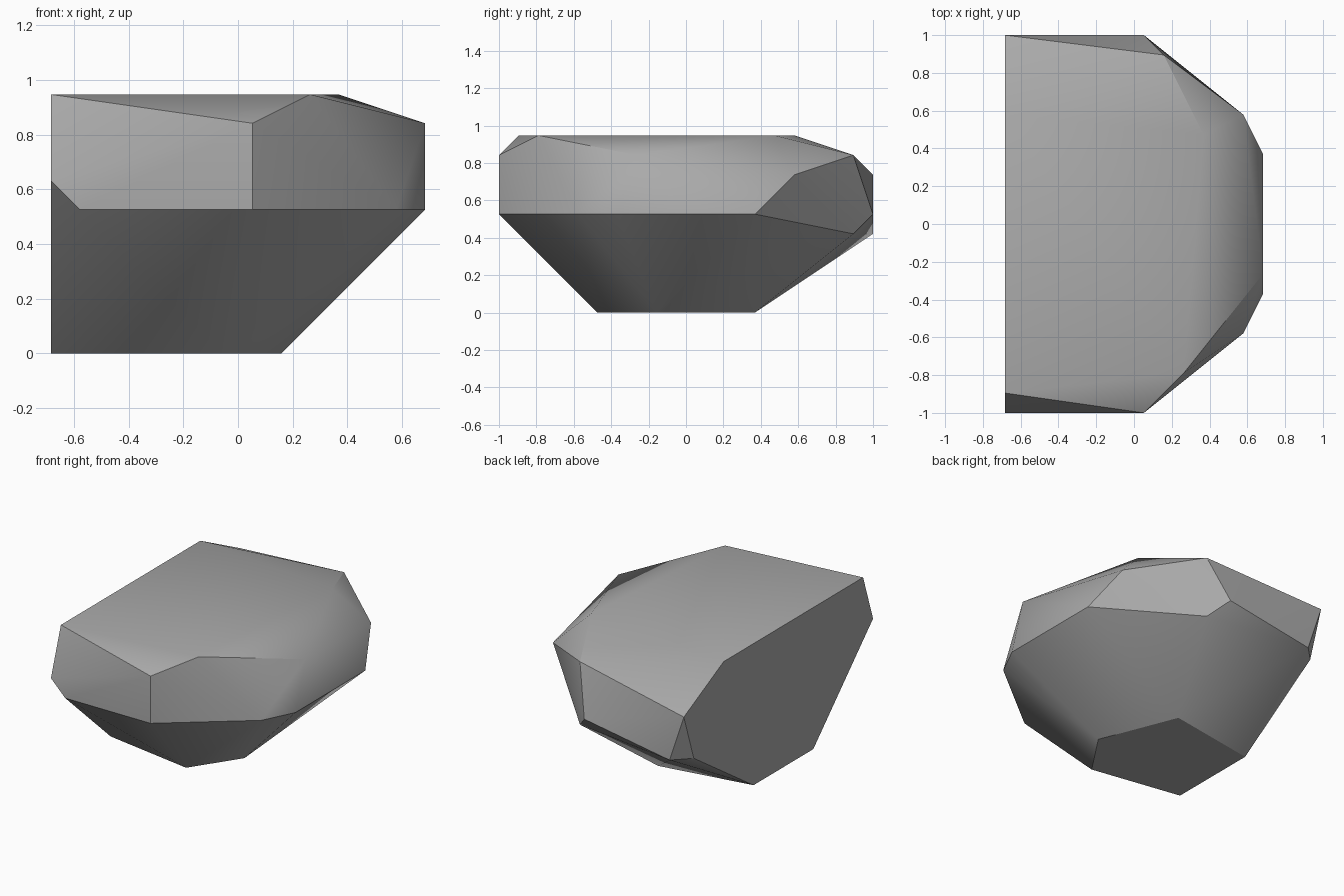
import bpy
import bmesh
import math

# Remove the default object
default_cube = bpy.data.objects.get("Cube")
if default_cube:
    bpy.data.objects.remove(default_cube, do_unlink=True)

# Boulder proportions, counted in small equal steps
WIDTH, DEPTH = 13, 19
STEP = 2 / DEPTH

# Corner points of the boulder, grouped by the side they shape
flat_side = [(0, 1, 9), (0, 0, 6), (0, 6, 0), (0, 12, 0),
             (0, 18, 4), (0, 19, 7), (0, 15, 9)]
front_side = [(1, 0, 5), (7, 0, 5), (7, 0, 8), (12, 4, 5)]
outer_side = [(13, 7, 8), (13, 6, 5), (13, 13, 5), (12, 15, 7)]
back_side = [(8, 18, 8), (7, 19, 5), (1, 19, 4), (8, 18, 4)]
top_rim = [(9, 2, 9), (10, 14, 9)]
underside = [(6, 13, 0), (6, 5, 0), (8, 8, 0)]


def make_material(name, color):
    material = bpy.data.materials.new(name)
    material.use_nodes = True
    material.diffuse_color = color
    shader = material.node_tree.nodes["Principled BSDF"]
    shader.inputs["Base Color"].default_value = color
    shader.inputs["Roughness"].default_value = 1.0
    return material


def make_hull(name, points, material):
    """Wrap a convex skin around the points and merge its flat faces."""
    bm = bmesh.new()
    for x, y, z in points:
        bm.verts.new(((x - WIDTH / 2) * STEP, (y - DEPTH / 2) * STEP, z * STEP))
    hull = bmesh.ops.convex_hull(bm, input=bm.verts[:])
    loose = {g for g in hull["geom_interior"] + hull["geom_unused"]
             if isinstance(g, bmesh.types.BMVert)}
    bmesh.ops.delete(bm, geom=list(loose), context="VERTS")
    bmesh.ops.dissolve_limit(bm, angle_limit=math.radians(1),
                             verts=bm.verts[:], edges=bm.edges[:])
    bmesh.ops.recalc_face_normals(bm, faces=bm.faces[:])
    mesh = bpy.data.meshes.new(name)
    bm.to_mesh(mesh)
    bm.free()
    mesh.materials.append(material)
    obj = bpy.data.objects.new(name, mesh)
    bpy.context.collection.objects.link(obj)
    return obj


# Boulder body
stone_grey = make_material("stone_grey", (0.40, 0.40, 0.40, 1.0))
boulder = make_hull("boulder", flat_side + front_side + outer_side
                    + back_side + top_rim + underside, stone_grey)

# Soft shading across shallow facets, crisp edges elsewhere
bpy.ops.object.select_all(action="DESELECT")
boulder.select_set(True)
bpy.context.view_layer.objects.active = boulder
bpy.ops.object.shade_smooth_by_angle(angle=math.radians(30))
